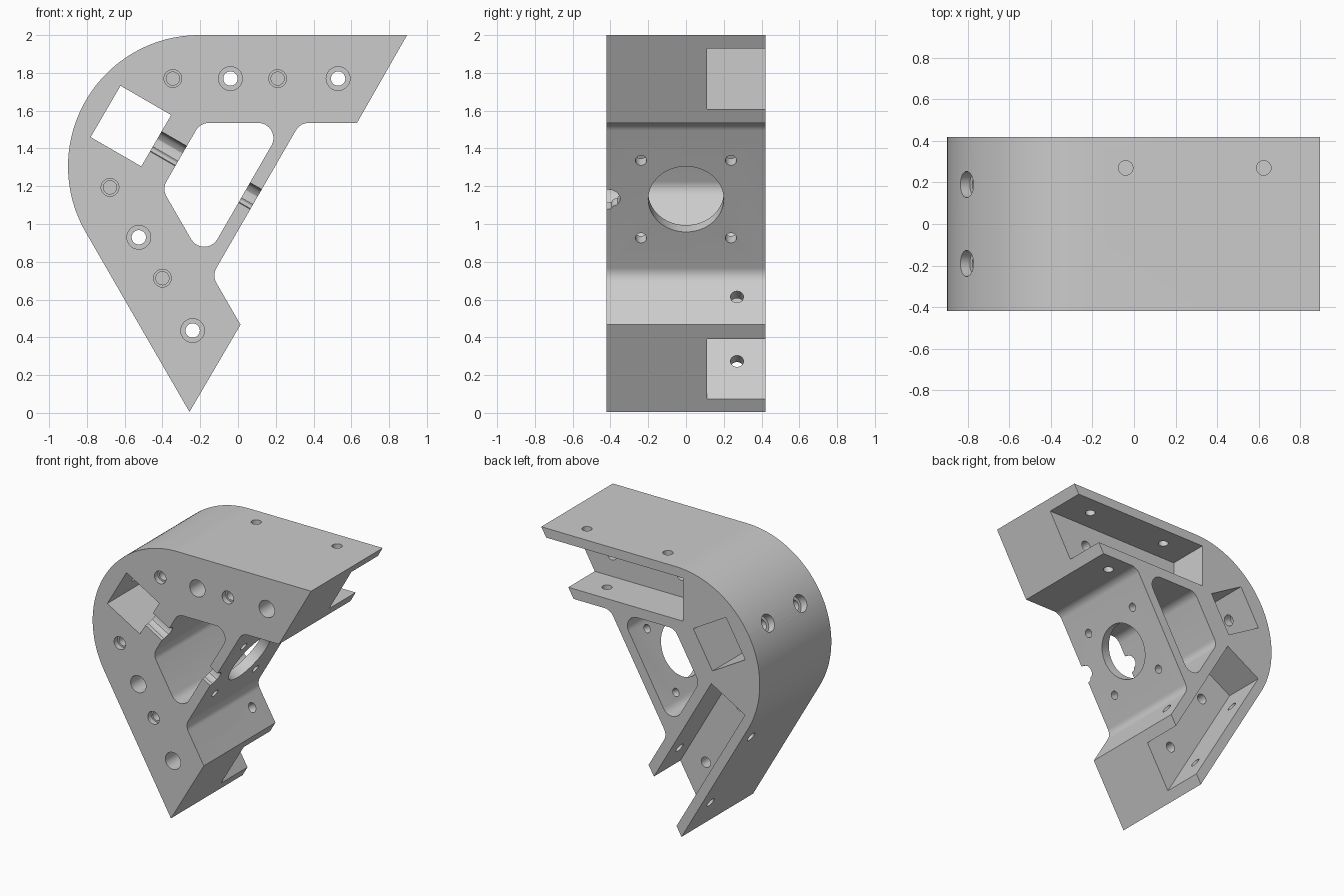
import bpy, bmesh, math
from mathutils import Vector

if "Cube" in bpy.data.objects:
    bpy.data.objects.remove(bpy.data.objects["Cube"])

HALF = 0.42                      # half width of the bracket along y
CX, CZ = -0.205, 1.305           # centre of the rounded back
R = 0.695
S3 = math.sqrt(3) / 2
AXIS = Vector((S3, 0, -0.5))     # symmetry axis, from rounded back to open side
SLOPE = Vector((0.5, 0, S3))     # along the slanted motor plate
CENTRE = Vector((CX, 0, CZ))


def mirror(p):
    """Reflect an (x, z) point across the symmetry axis."""
    dx, dz = p[0] - CX, p[1] - CZ
    return (CX + 0.5 * dx - S3 * dz, CZ - S3 * dx - 0.5 * dz)


def fillet(prev, p, nxt, r=0.08, n=10):
    """Points of a rounded corner at p."""
    p = Vector(p)
    a, b = (Vector(prev) - p).normalized(), (Vector(nxt) - p).normalized()
    half = a.angle(b) / 2
    c = p + (a + b).normalized() * (r / math.sin(half))
    u = p + a * (r / math.tan(half)) - c
    v = p + b * (r / math.tan(half)) - c
    ang = u.angle(v)
    return [tuple(c + (u * math.sin((1 - i / n) * ang) + v * math.sin(i / n * ang)) / math.sin(ang))
            for i in range(n + 1)]


def make(name, bm):
    bmesh.ops.recalc_face_normals(bm, faces=bm.faces)
    me = bpy.data.meshes.new(name)
    bm.to_mesh(me)
    bm.free()
    ob = bpy.data.objects.new(name, me)
    bpy.context.collection.objects.link(ob)
    return ob


def extrude(name, pts, vec):
    """Solid from a closed loop of 3D points swept along vec."""
    bm = bmesh.new()
    f = bm.faces.new([bm.verts.new(p) for p in pts])
    new = bmesh.ops.extrude_face_region(bm, geom=[f], use_keep_orig=True)["geom"]
    bmesh.ops.translate(bm, vec=vec, verts=[g for g in new if isinstance(g, bmesh.types.BMVert)])
    return make(name, bm)


def prism(name, pts, y0, y1):
    return extrude(name, [(x, y0, z) for x, z in pts], (0, y1 - y0, 0))


def rod(p, q, r, n=32):
    """Cylinder cutter between two points."""
    p, q = Vector(p), Vector(q)
    bm = bmesh.new()
    bmesh.ops.create_cone(bm, cap_ends=True, segments=n, radius1=r, radius2=r, depth=(q - p).length)
    rot = (q - p).to_track_quat('Z', 'Y').to_matrix()
    bmesh.ops.rotate(bm, matrix=rot, verts=bm.verts)
    bmesh.ops.translate(bm, vec=(p + q) / 2, verts=bm.verts)
    return make("hole_cutter", bm)


# Outer body: rounded back, two arms, slanted inner plate
tip, arm_in, inner = (0.895, 2.0), (0.63, 1.535), (0.329, 1.535)
outline = [tip]
for i in range(49):
    a = math.radians(90 + 120 * i / 48)
    outline.append((CX + R * math.cos(a), CZ + R * math.sin(a)))
outline += [mirror(tip), mirror(arm_in)]
outline += fillet(mirror(arm_in), mirror(inner), inner)
outline += fillet(mirror(inner), inner, arm_in)
outline.append(arm_in)
body = prism("angle_bracket", outline, -HALF, HALF)

cutters = []

# Rounded window behind the slanted plate
w = [(0.246, 1.535), (-0.20, 1.535), mirror((-0.20, 1.535)), mirror((0.246, 1.535))]
window = []
for i in range(4):
    window += fillet(w[i - 1], w[i], w[(i + 1) % 4])
cutters.append(prism("window_cutter", window, -0.6, 0.6))

# Square opening near the rounded back
sq = [(-0.78, 1.46), (-0.622, 1.732), (-0.354, 1.577), (-0.512, 1.305)]
cutters.append(prism("square_cutter", sq, -0.6, 0.6))

# Rear pockets in both arms
pocket = [(-0.27, 1.61), (1.1, 1.61), (1.1, 1.93), (-0.27, 1.93)]
cutters.append(prism("pocket_cutter", pocket, 0.11, 0.6))
cutters.append(prism("pocket_cutter", [mirror(p) for p in pocket], 0.11, 0.6))

# Cable channel across the front face
prof = [(0.06, -0.05), (0.06, 0.0), (0.055, 0.03), (0.04, 0.055), (0.015, 0.07), (-0.01, 0.07),
        (-0.032, 0.058), (-0.042, 0.035), (-0.058, 0.025), (-0.062, 0.0), (-0.062, -0.05)]
start = CENTRE - AXIS * 0.40
cutters.append(extrude("channel_cutter",
                       [start + SLOPE * s + Vector((0, d - HALF, 0)) for s, d in prof], AXIS * 1.0))

# Front holes: counterbored through holes and stepped blind holes
for holes, r_out, d_out, r_in, d_in in (
        (((-0.04, 1.77), (0.53, 1.77)), 0.063, 0.20, 0.038, 1.1),
        (((-0.345, 1.77), (0.21, 1.77)), 0.047, 0.04, 0.035, 0.30)):
    for h in holes:
        for x, z in (h, mirror(h)):
            cutters.append(rod((x, -0.5, z), (x, -HALF + d_out, z), r_out))
            cutters.append(rod((x, -0.51, z), (x, -HALF + d_in, z), r_in))

# Flange holes on each arm
for x, z0, z1 in ((-0.04, 1.85, 2.1), (0.625, 1.85, 2.1), (0.46, 1.45, 1.7)):
    for a, b in (((x, z0), (x, z1)), (mirror((x, z0)), mirror((x, z1)))):
        cutters.append(rod((a[0], 0.27, a[1]), (b[0], 0.27, b[1]), 0.035))

# Counterbored holes through the rounded back into the square opening
for y in (-0.19, 0.19):
    base = CENTRE + Vector((0, y, 0))
    cutters.append(rod(base - AXIS * 0.64, base - AXIS * 0.8, 0.063))
    cutters.append(rod(base - AXIS * 0.50, base - AXIS * 0.81, 0.04))

# Motor opening and its four screw holes in the slanted plate
plate = CENTRE + AXIS * 0.31
cutters.append(rod(plate - AXIS * 0.12, plate + AXIS * 0.15, 0.2, 64))
for y in (-0.238, 0.238):
    for s in (-0.237, 0.237):
        c = plate + SLOPE * s + Vector((0, y, 0))
        cutters.append(rod(c - AXIS * 0.12, c + AXIS * 0.15, 0.03, 24))

# Cut everything and bake the result
for c in cutters:
    c.hide_render = True
    m = body.modifiers.new("cut", 'BOOLEAN')
    m.operation, m.solver, m.object = 'DIFFERENCE', 'EXACT', c
bpy.context.view_layer.update()
baked = bpy.data.meshes.new_from_object(body.evaluated_get(bpy.context.evaluated_depsgraph_get()))
body.modifiers.clear()
body.data = baked
for c in cutters:
    bpy.data.objects.remove(c)

# Plain grey finish, smooth curves with sharp edges
grey = bpy.data.materials.new("grey")
grey.diffuse_color = (0.6, 0.6, 0.6, 1)
grey.use_nodes = True
grey.node_tree.nodes["Principled BSDF"].inputs["Base Color"].default_value = grey.diffuse_color
body.data.materials.clear()
body.data.materials.append(grey)
for o in bpy.context.selected_objects:
    o.select_set(False)
body.select_set(True)
bpy.context.view_layer.objects.active = body
bpy.ops.object.shade_smooth_by_angle(angle=math.radians(30))
